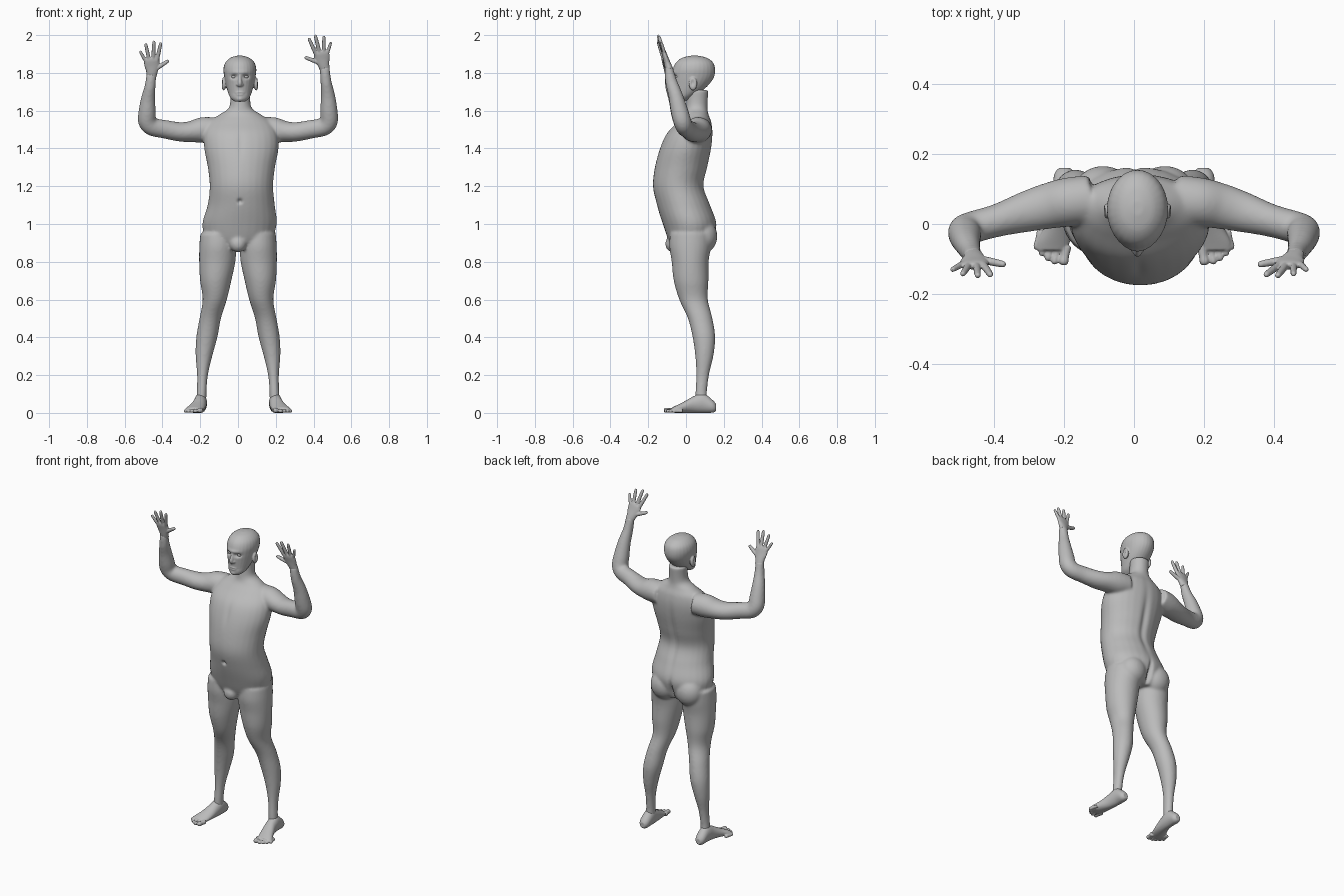
import bpy
import bmesh
import math
from mathutils import Vector, Matrix

if "Cube" in bpy.data.objects:
    bpy.data.objects.remove(bpy.data.objects["Cube"], do_unlink=True)

X, Y, Z = Vector((1, 0, 0)), Vector((0, 1, 0)), Vector((0, 0, 1))
MID = 0.01  # the head and chest sit slightly off the centre line

skin = bpy.data.materials.new("plain_grey_skin")
skin.use_nodes = True
grey = (0.5, 0.5, 0.5, 1)
skin.diffuse_color = grey
skin.node_tree.nodes["Principled BSDF"].inputs["Base Color"].default_value = grey


def spline(rows, steps=5):
    """Smoothly interpolate rows of numbers."""
    padded = [rows[0]] + list(rows) + [rows[-1]]
    result = []
    for i in range(1, len(padded) - 2):
        a, b, c, d = padded[i - 1:i + 3]
        for k in range(steps):
            t = k / steps
            result.append([
                q + t / 2 * (r - p + t * (2 * p - 5 * q + 4 * r - s + t * (3 * (q - r) + s - p)))
                for p, q, r, s in zip(a, b, c, d)])
    return result + [list(rows[-1])]


def loft(bm, rows, ref=Y, axis=None, sides=28):
    """Tube through rows of x, y, z, side radius, radius along ref."""
    rows = spline(rows)
    centres = [Vector(row[:3]) for row in rows]
    rings = []
    for i, row in enumerate(rows):
        ahead = centres[min(i + 1, len(rows) - 1)] - centres[max(i - 1, 0)]
        along = axis or ahead.normalized()
        v = (ref - along * ref.dot(along)).normalized()
        u = v.cross(along)
        ring = []
        for k in range(sides):
            angle = math.tau * k / sides
            offset = u * row[3] * math.cos(angle) + v * row[4] * math.sin(angle)
            ring.append(bm.verts.new(centres[i] + offset))
        rings.append(ring)
    for low, high in zip(rings, rings[1:]):
        for k in range(sides):
            n = (k + 1) % sides
            bm.faces.new((low[k], low[n], high[n], high[k]))
    bm.faces.new(rings[0][::-1])
    bm.faces.new(rings[-1])


def ball(bm, centre, radii):
    matrix = Matrix.Translation(centre) @ Matrix.Diagonal((*radii, 1))
    bmesh.ops.create_uvsphere(bm, u_segments=24, v_segments=16, radius=1, matrix=matrix)


def mirrored(rows, side):
    return [(side * row[0], *row[1:]) for row in rows]


def finish(bm, name, voxel, relax, dents=()):
    """Blend the overlapping volumes into one skin, then press in details."""
    bmesh.ops.recalc_face_normals(bm, faces=bm.faces)
    mesh = bpy.data.meshes.new(name)
    bm.to_mesh(mesh)
    bm.free()
    ob = bpy.data.objects.new(name, mesh)
    bpy.context.collection.objects.link(ob)
    blend = ob.modifiers.new("Blend", 'REMESH')
    blend.mode = 'VOXEL'
    blend.voxel_size = voxel
    soften = ob.modifiers.new("Soften", 'SMOOTH')
    soften.factor = 0.5
    soften.iterations = relax
    graph = bpy.context.evaluated_depsgraph_get()
    skinned = bpy.data.meshes.new_from_object(ob.evaluated_get(graph))
    ob.modifiers.clear()
    ob.data = skinned
    for centre, size, push in dents:
        for vert in skinned.vertices:
            d = sum(((a - b) / s) ** 2 for a, b, s in zip(vert.co, centre, size))
            if d < 9:
                vert.co += Vector(push) * math.exp(-d)
    skinned.materials.clear()
    skinned.materials.append(skin)
    skinned.polygons.foreach_set("use_smooth", [True] * len(skinned.polygons))
    skinned.update()
    return ob


# Torso and neck
body = bmesh.new()
loft(body, [
    (0, .03, .87, .11, .085), (.003, .025, .91, .17, .115), (.008, .02, 1, .197, .143),
    (.017, -.012, 1.1, .178, .142), (.018, -.04, 1.2, .168, .135),
    (.018, -.025, 1.3, .178, .14), (.018, -.002, 1.4, .197, .137),
    (.015, .02, 1.48, .195, .122), (.013, .045, 1.54, .165, .09),
    (.012, .055, 1.58, .11, .065), (.012, .057, 1.62, .058, .057),
    (.012, .062, 1.71, .055, .057)], axis=Z)
ball(body, (0, -.07, .895), (.045, .04, .045))

# Legs, buttocks and arms
leg = [
    (.105, .025, .95, .095, .11), (.107, .022, .88, .098, .11), (.11, .022, .8, .096, .098),
    (.118, .027, .7, .083, .092), (.123, .04, .6, .064, .076), (.147, .075, .5, .057, .065),
    (.165, .095, .4, .056, .06), (.18, .097, .3, .044, .048), (.188, .088, .2, .029, .034),
    (.193, .08, .1, .026, .031), (.196, .085, .04, .029, .036)]
arm = [
    (.12, .07, 1.5, .065, .07), (.19, .062, 1.497, .068, .07), (.25, .05, 1.489, .056, .065),
    (.31, .034, 1.488, .051, .058), (.39, .01, 1.502, .049, .047),
    (.455, -.008, 1.515, .048, .046), (.481, -.02, 1.545, .048, .047),
    (.481, -.035, 1.6, .046, .046), (.476, -.055, 1.68, .038, .038),
    (.465, -.08, 1.76, .029, .031), (.458, -.092, 1.835, .027, .021)]
ELBOW = 1.54


def forearm_height(z, side):
    """The right forearm reaches less high than the left."""
    return ELBOW + (z - ELBOW) * .87 if side < 0 and z > ELBOW else z


for side in (1, -1):
    loft(body, mirrored(leg, side), axis=Z)
    ball(body, (side * .088, .09, .935), (.085, .076, .09))
    loft(body, [(x, y, forearm_height(z, side), a, b)
                for x, y, z, a, b in mirrored(arm, side)])

finish(body, "body", .007, 12, [
    ((MID, -.165, 1.12), (.011, .05, .012), (0, .016, 0)),     # navel
    ((.015, .12, 1.27), (.02, .06, .19), (0, -.012, 0)),       # spine groove
    ((.003, .16, .92), (.012, .07, .07), (0, -.025, 0)),       # seat cleft
    ((.015, -.12, 1.42), (.016, .05, .08), (0, .005, 0))])     # breastbone

# Head with nose, lips, chin and ears
head = bmesh.new()
loft(head, [
    (MID, -.035, 1.648, .028, .028), (MID, -.02, 1.667, .05, .05),
    (MID, .005, 1.7, .064, .075), (MID, .025, 1.74, .075, .098),
    (MID, .037, 1.78, .083, .112), (MID, .042, 1.82, .087, .112),
    (MID, .045, 1.855, .077, .098), (MID, .045, 1.88, .05, .065),
    (MID, .045, 1.891, .016, .02)], axis=Z)
loft(head, [(MID, -.058, 1.8, .009, .012), (MID, -.068, 1.775, .009, .014),
            (MID, -.076, 1.745, .013, .018), (MID, -.07, 1.732, .012, .012)])
ball(head, (MID, -.063, 1.692), (.025, .013, .011))
ball(head, (MID, -.052, 1.663), (.023, .021, .017))
dents = [((MID, -.08, 1.691), (.024, .03, .004), (0, .006, 0)),    # mouth line
         ((MID, -.075, 1.803), (.05, .03, .01), (0, -.005, 0))]    # brow
for side in (1, -1):
    ear_x = MID + side * .086
    ball(head, (ear_x, .037, 1.742), (.013, .022, .035))
    ball(head, (MID + side * .012, -.071, 1.738), (.008, .011, .008))
    dents.append(((ear_x + side * .013, .035, 1.748), (.012, .01, .018), (-side * .009, 0, 0)))
    dents.append(((MID + side * .032, -.068, 1.78), (.017, .04, .011), (0, .016, 0)))
finish(head, "head", .004, 4, dents)

# Eyeballs
for side, label in ((1, "left"), (-1, "right")):
    eye = bmesh.new()
    ball(eye, (MID + side * .032, -.045, 1.78), (.014, .014, .011))
    finish(eye, label + "_eye", .003, 1)

# Hands: a fan of fingers given as root and tip across and up the palm
fingers = [((-.028, .075), (-.047, .17), .0105), ((-.008, .08), (-.01, .178), .0105),
           ((.014, .076), (.034, .163), .01), ((.03, .066), (.064, .123), .009),
           ((-.012, .022), (-.09, .075), .0115)]
palm = [(0, -.015, .026, .02), (-.002, .015, .031, .018), (-.002, .045, .04, .015),
        (0, .075, .041, .013), (0, .09, .03, .009)]
for side, label, lean in ((1, "left", 13), (-1, "right", 1)):
    turn = Matrix.Rotation(math.radians(-lean), 3, 'Y')
    wrist = Vector((.458, -.092, forearm_height(1.83, side)))

    def place(across, up):
        p = turn @ Vector((across, -.32 * up, up)) + wrist
        return Vector((side * p.x, p.y, p.z))

    hand = bmesh.new()
    loft(hand, [(*place(a, u), ra, rb) for a, u, ra, rb in palm])
    for root, tip, r in fingers:
        start, end = place(*root), place(*tip)
        loft(hand, [(*start.lerp(end, t), r * f, r * f)
                    for t, f in ((-.2, 1), (.3, 1), (.6, .95), (.92, .8), (1, .4))], sides=14)
    finish(hand, label + "_hand", .0035, 2)

# Feet with toes
foot = [
    (.198, .16, .028, .016, .018), (.198, .14, .035, .03, .034), (.198, .09, .052, .034, .052),
    (.203, .04, .044, .036, .044), (.215, -.01, .03, .042, .03),
    (.229, -.05, .02, .047, .02), (.235, -.075, .015, .043, .013)]
toes = [(.203, -.117, .014), (.228, -.115, .0105), (.247, -.105, .01),
        (.264, -.091, .01), (.279, -.073, .01)]
for side, label in ((1, "left"), (-1, "right")):
    sole = bmesh.new()
    loft(sole, mirrored(foot, side), ref=Z, axis=-Y)
    for x, y, r in toes:
        loft(sole, mirrored([(x - .012 * t, y + .055 * t, r, r * f, r * f)
                             for t, f in ((1, 1), (.5, .9), (.15, 1), (0, .5))], side),
             ref=Z, sides=14)
    finish(sole, label + "_foot", .004, 3)
